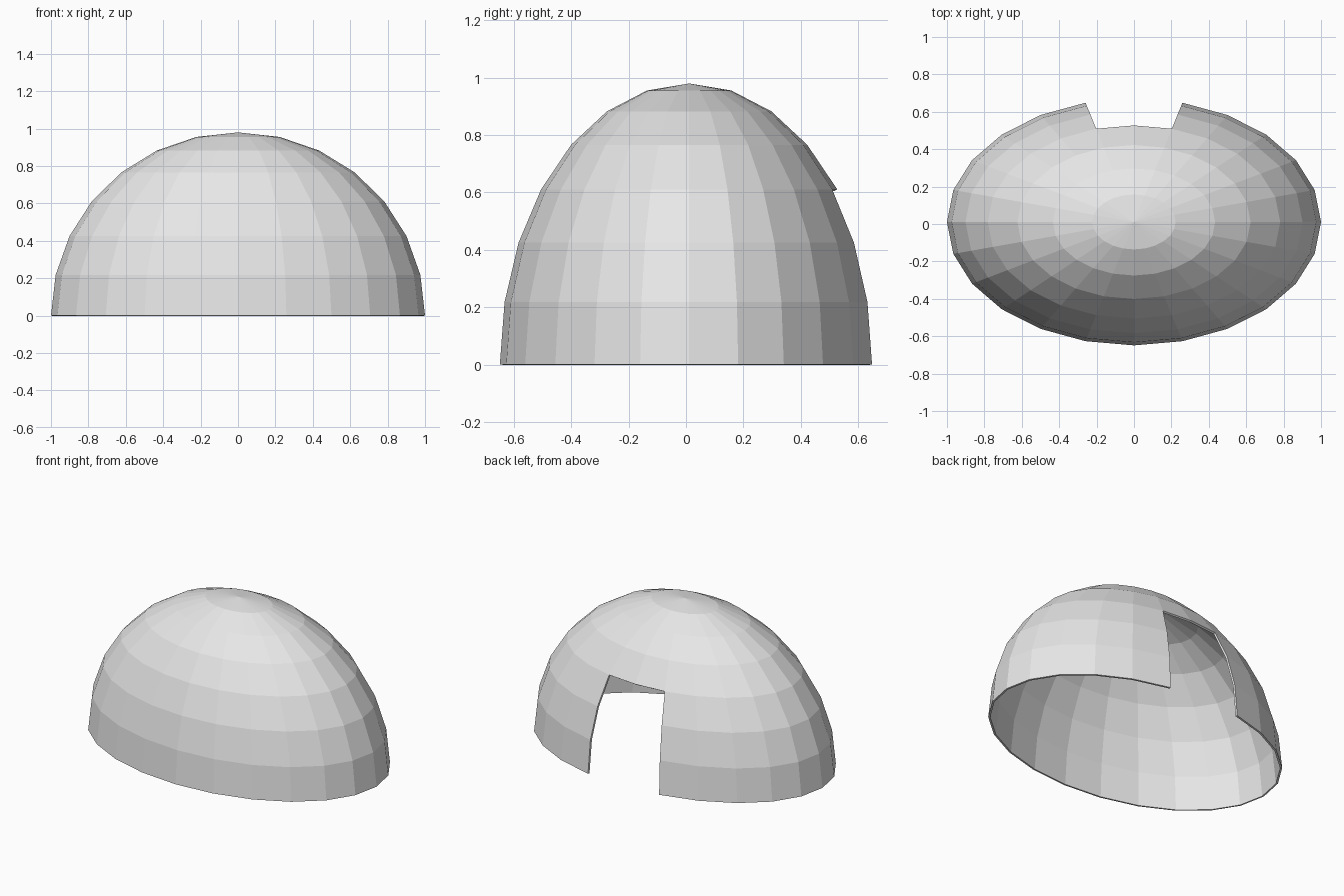
import bpy
import bmesh
from mathutils import Vector

cube = bpy.data.objects.get("Cube")
if cube:
    bpy.data.objects.remove(cube, do_unlink=True)

# Plain grey material
grey = bpy.data.materials.new("light_grey")
grey.use_nodes = True
colour = (0.8, 0.8, 0.8, 1.0)
grey.diffuse_color = colour
grey.node_tree.nodes["Principled BSDF"].inputs["Base Color"].default_value = colour

# Upper half of a faceted sphere
bm = bmesh.new()
bmesh.ops.create_uvsphere(bm, u_segments=24, v_segments=14, radius=1.0)
lower = [v for v in bm.verts if v.co.z < -0.01]
bmesh.ops.delete(bm, geom=lower, context="VERTS")

# Doorway at the back: two segments wide, three rows high
doorway = []
for face in bm.faces:
    c = face.calc_center_median()
    if abs(c.x) < 0.25 and c.y > 0 and c.z < 0.62:
        doorway.append(face)
bmesh.ops.delete(bm, geom=doorway, context="FACES")

# Squash into an oval plan
bmesh.ops.scale(bm, vec=Vector((1.0, 0.66, 0.98)), verts=bm.verts)
bmesh.ops.translate(bm, vec=Vector((0, 0.011, 0)), verts=bm.verts)
bmesh.ops.recalc_face_normals(bm, faces=bm.faces)
if sum(f.normal.z for f in bm.faces) < 0:
    bmesh.ops.reverse_faces(bm, faces=bm.faces)

mesh = bpy.data.meshes.new("dome_shell")
bm.to_mesh(mesh)
bm.free()
mesh.materials.append(grey)
dome = bpy.data.objects.new("dome_shell", mesh)
bpy.context.collection.objects.link(dome)

# Thin wall, thickened inwards
wall = dome.modifiers.new("wall_thickness", "SOLIDIFY")
wall.thickness = 0.012
wall.offset = -1.0
